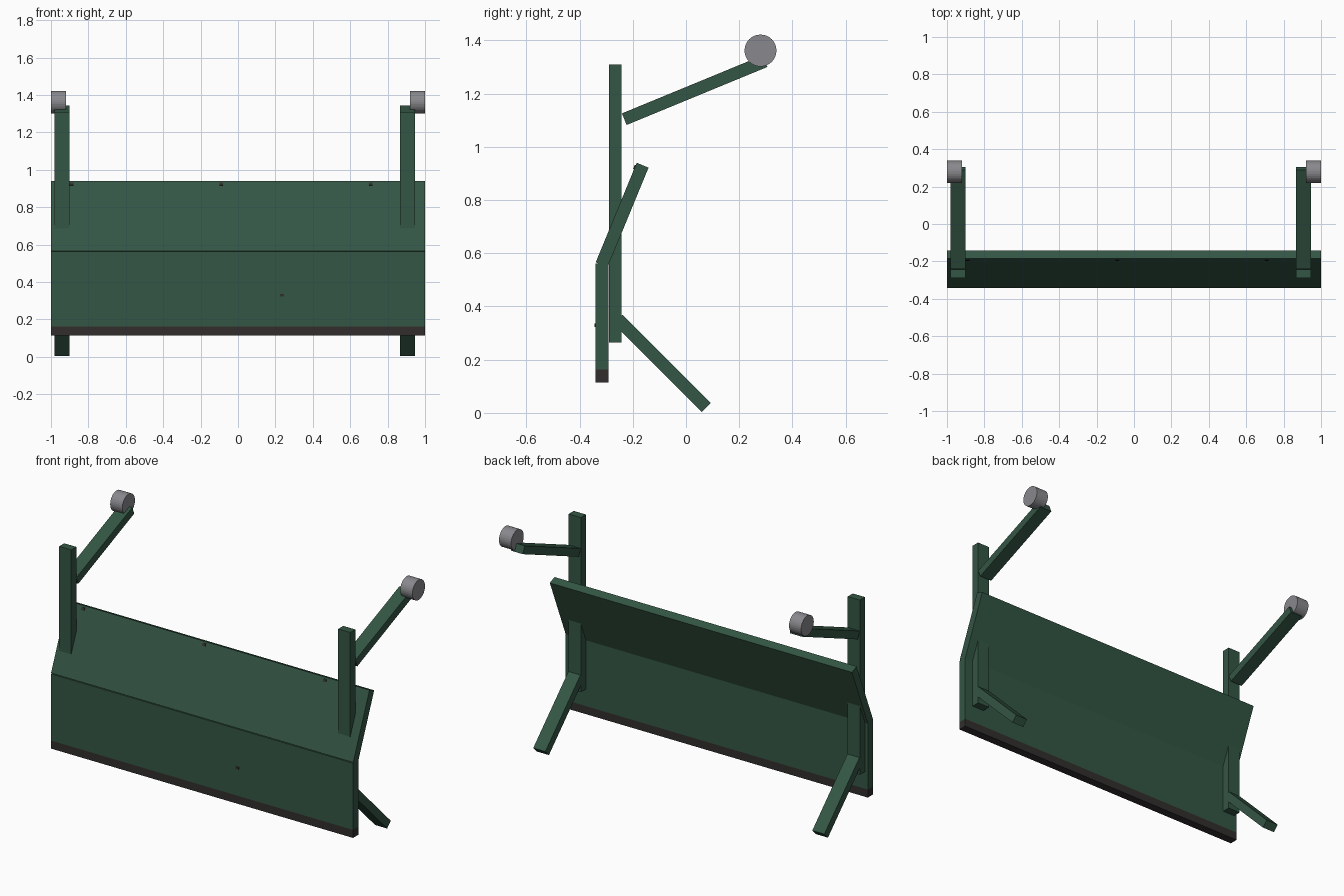
import bpy
import math

cube = bpy.data.objects.get("Cube")
if cube:
    bpy.data.objects.remove(cube, do_unlink=True)


def material(name, rgb):
    m = bpy.data.materials.new(name)
    m.use_nodes = True
    m.diffuse_color = (*rgb, 1)
    m.node_tree.nodes["Principled BSDF"].inputs["Base Color"].default_value = (*rgb, 1)
    return m


green = material("dark green paint", (0.034, 0.093, 0.058))
rubber = material("black rubber", (0.032, 0.027, 0.027))
grey = material("grey metal", (0.25, 0.25, 0.27))


def finish(name, mat):
    ob = bpy.context.object
    ob.name = name
    ob.data.materials.append(mat)
    return ob


def bar(name, mat, x, width, start, end, thick):
    """Box whose centre line runs from start to end in the side (y, z) plane."""
    dy, dz = end[0] - start[0], end[1] - start[1]
    bpy.ops.mesh.primitive_cube_add(
        size=1,
        location=(x, (start[0] + end[0]) / 2, (start[1] + end[1]) / 2),
        rotation=(math.atan2(-dy, dz), 0, 0))
    ob = finish(name, mat)
    ob.scale = (width, thick, math.hypot(dy, dz))
    return ob


# Blade: rubber edge, upright lower panel, leaning upper panel
bar("rubber_edge", rubber, 0, 2, (-0.316, 0.115), (-0.316, 0.163), 0.05)
bar("lower_panel", green, 0, 2, (-0.316, 0.163), (-0.316, 0.562), 0.05)
bar("upper_panel", green, 0, 2, (-0.317, 0.557), (-0.163, 0.931), 0.048)

# Small bolt heads on the panel faces
for x in (-0.89, -0.09, 0.71):
    bar("upper_bolt", rubber, x, 0.02, (-0.195, 0.916), (-0.189, 0.931), 0.008)
bar("lower_bolt", rubber, 0.235, 0.02, (-0.34, 0.322), (-0.34, 0.336), 0.006)

# Two matching supports, each with post, brace leg, arm and lamp
for side, x, lamp_x in (("left", 0.906, 0.96), ("right", -0.941, -0.96)):
    bar(side + "_post", green, x, 0.08, (-0.266, 0.265), (-0.266, 1.31), 0.048)
    bar(side + "_brace_leg", green, x, 0.08, (-0.256, 0.352), (0.076, 0.021), 0.048)
    bar(side + "_arm", green, x, 0.08, (-0.232, 1.104), (0.297, 1.322), 0.047)
    bpy.ops.mesh.primitive_cylinder_add(
        vertices=32, radius=0.06, depth=0.08,
        location=(lamp_x, 0.28, 1.362), rotation=(0, math.pi / 2, 0))
    finish(side + "_lamp", grey)
